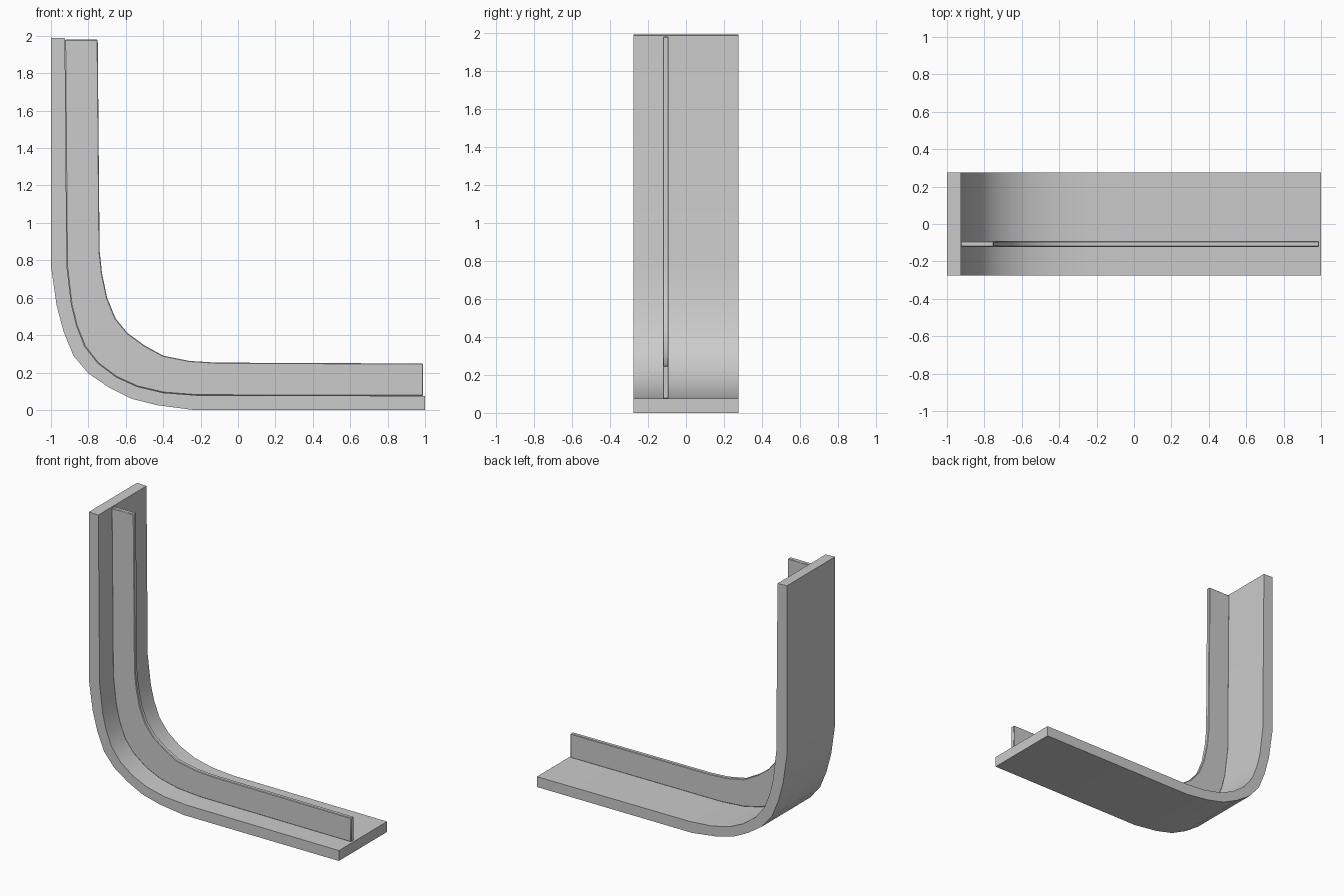
import bpy, math

if "Cube" in bpy.data.objects:
    bpy.data.objects.remove(bpy.data.objects["Cube"])

# Side-view (x, z) curves of the L-shaped bend
outer = [(-1, 1.99), (-1, .77), (-.97, .56), (-.933, .42), (-.88, .29), (-.80, .195),
         (-.69, .12), (-.57, .06), (-.43, .025), (-.24, 0), (1, 0)]
middle = [(-.925, 1.987), (-.915, .77), (-.89, .56), (-.863, .45), (-.82, .34), (-.75, .25),
          (-.65, .175), (-.54, .125), (-.40, .092), (-.22, .078), (1, .075)]
inner = [(-.75, 1.98), (-.74, .85), (-.727, .73), (-.70, .60), (-.655, .49), (-.59, .41),
         (-.50, .345), (-.40, .29), (-.26, .262), (-.12, .253), (.99, .248)]


def swept_bar(name, path_a, path_b, y0, y1, bevel=0):
    """Rectangular section following two matching side-view curves."""
    verts, faces = [], []
    for a, b in zip(path_a, path_b):
        verts += [(a[0], y0, a[1]), (b[0], y0, b[1]), (b[0], y1, b[1]), (a[0], y1, a[1])]
    n = len(path_a)
    for i in range(n - 1):
        for k in range(4):
            j = (k + 1) % 4
            faces.append((4 * i + k, 4 * i + 4 + k, 4 * i + 4 + j, 4 * i + j))
    faces += [(0, 1, 2, 3), (4 * n - 1, 4 * n - 2, 4 * n - 3, 4 * n - 4)]
    mesh = bpy.data.meshes.new(name)
    mesh.from_pydata(verts, [], faces)
    mesh.update()
    obj = bpy.data.objects.new(name, mesh)
    bpy.context.collection.objects.link(obj)
    bpy.ops.object.select_all(action='DESELECT')
    obj.select_set(True)
    bpy.context.view_layer.objects.active = obj
    # Make the normals point outward
    bpy.ops.object.mode_set(mode='EDIT')
    bpy.ops.mesh.select_all(action='SELECT')
    bpy.ops.mesh.normals_make_consistent(inside=False)
    bpy.ops.object.mode_set(mode='OBJECT')
    if bevel:
        mod = obj.modifiers.new("edge_round", 'BEVEL')
        mod.width = bevel
        mod.segments = 1
        mod.limit_method = 'ANGLE'
        mod.angle_limit = math.radians(60)
    bpy.ops.object.shade_smooth_by_angle(angle=math.radians(30))
    return obj


# Wide bent plate
swept_bar("bent_plate", outer, middle, -.275, .275)

# Thin off-centre rib standing on the inside of the bend
rib_end = [(p[0], p[1]) for p in middle[:-1]] + [(.99, .075)]
rib_end[0] = (-.925, 1.98)
swept_bar("stiffening_rib", rib_end, inner, -.122, -.092, bevel=.004)
